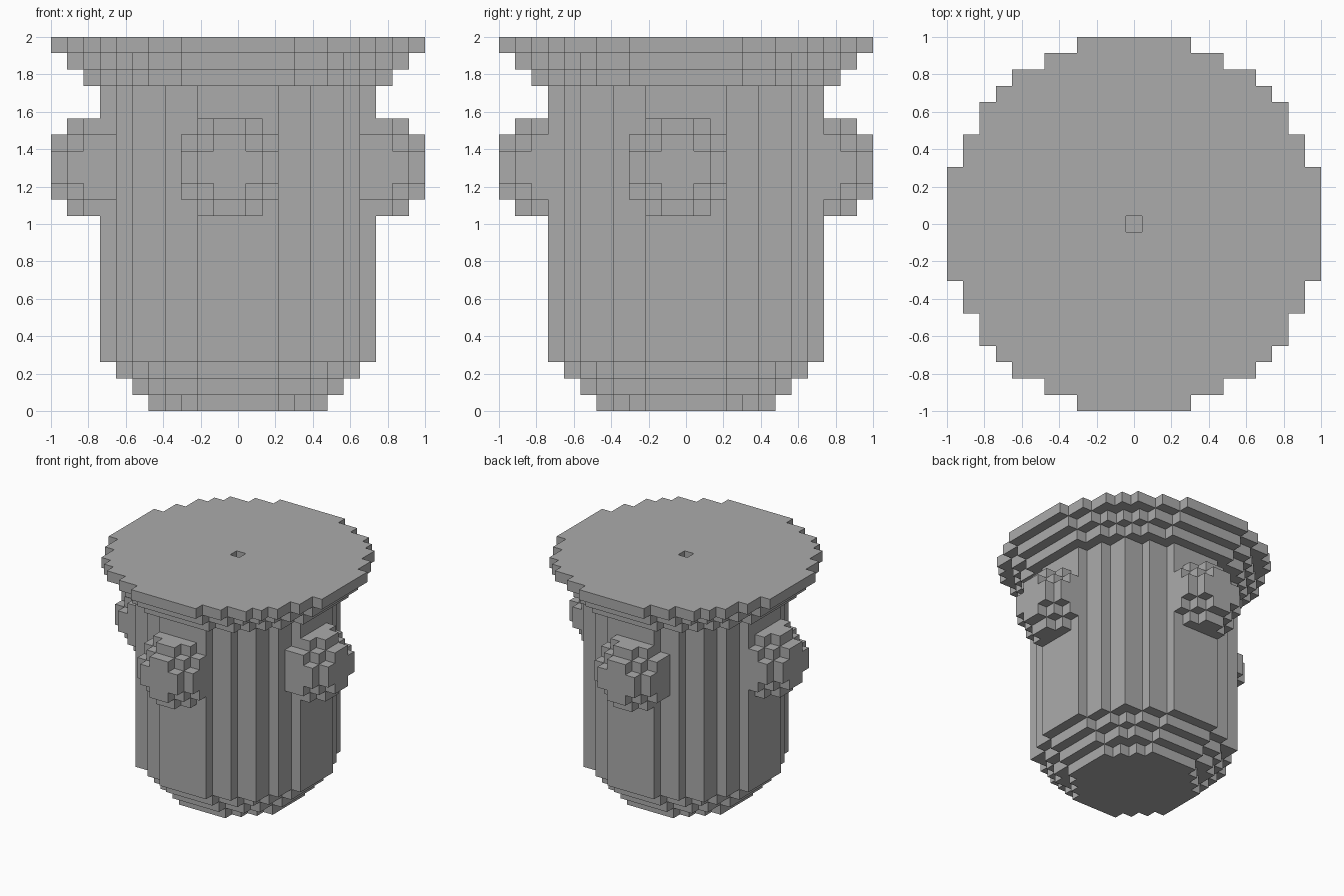
import bpy, bmesh
from mathutils import Vector

if "Cube" in bpy.data.objects:
    bpy.data.objects.remove(bpy.data.objects["Cube"], do_unlink=True)

UNIT = 2 / 23  # edge of one block

grey = bpy.data.materials.new("mid_grey")
grey.use_nodes = True
COLOUR = (0.41, 0.41, 0.41, 1)
grey.diffuse_color = COLOUR
grey.node_tree.nodes["Principled BSDF"].inputs["Base Color"].default_value = COLOUR


def disc(radius, row):
    """Blocks of one round layer."""
    span = range(-radius, radius + 1)
    return {(x, y, row) for x in span for y in span
            if x * x + y * y <= (radius + 0.5) ** 2}


def ball(cx, cy, cz, r):
    """Blocks of a ball whose centre may lie between blocks."""
    def span(c):
        return range(int(c - r) - 1, int(c + r) + 2)
    return {(x, y, z) for x in span(cx) for y in span(cy) for z in span(cz)
            if (x - cx) ** 2 + (y - cy) ** 2 + (z - cz) ** 2 <= r * r}


def build(name, blocks):
    """Make an object from the outer faces of a set of blocks."""
    bm = bmesh.new()
    for block in blocks:
        centre = Vector(block) + Vector((0, 0, 0.5))
        for axis in range(3):
            for sign in (-1, 1):
                step = Vector((0, 0, 0))
                step[axis] = sign
                if tuple(int(c) for c in Vector(block) + step) in blocks:
                    continue
                u, v = Vector((0, 0, 0)), Vector((0, 0, 0))
                u[(axis + 1) % 3] = 0.5
                v[(axis + 2) % 3] = 0.5 * sign
                mid = centre + step * 0.5
                corners = (mid - u - v, mid + u - v, mid + u + v, mid - u + v)
                bm.faces.new([bm.verts.new(c * UNIT) for c in corners])
    bmesh.ops.remove_doubles(bm, verts=bm.verts, dist=UNIT * 0.01)
    # Merge flat neighbours into large faces
    bmesh.ops.dissolve_limit(bm, angle_limit=0.01, verts=bm.verts, edges=bm.edges)
    mesh = bpy.data.meshes.new(name)
    bm.to_mesh(mesh)
    bm.free()
    mesh.materials.append(grey)
    obj = bpy.data.objects.new(name, mesh)
    bpy.context.scene.collection.objects.link(obj)


# Stepped foot, widening upwards
foot = set().union(*(disc(5 + row, row) for row in range(3)))
build("stepped_foot", foot)

# Straight round body
body = set().union(*(disc(8, row) for row in range(3, 20)))
build("body", body)

# Flared lid with a small centre hole
lid = set().union(*(disc(9 + i, 20 + i) for i in range(3)))
lid.discard((0, 0, 22))
build("flared_lid", lid)

# Four round knobs, half sunk in the body
for side, dx, dy in (("left", 1, 0), ("right", -1, 0), ("front", 0, -1), ("back", 0, 1)):
    cx = 8.5 * dx if dx else -0.5
    cy = 8.5 * dy if dy else -0.5
    build(side + "_knob", ball(cx, cy, 14.5, 3) - body)
